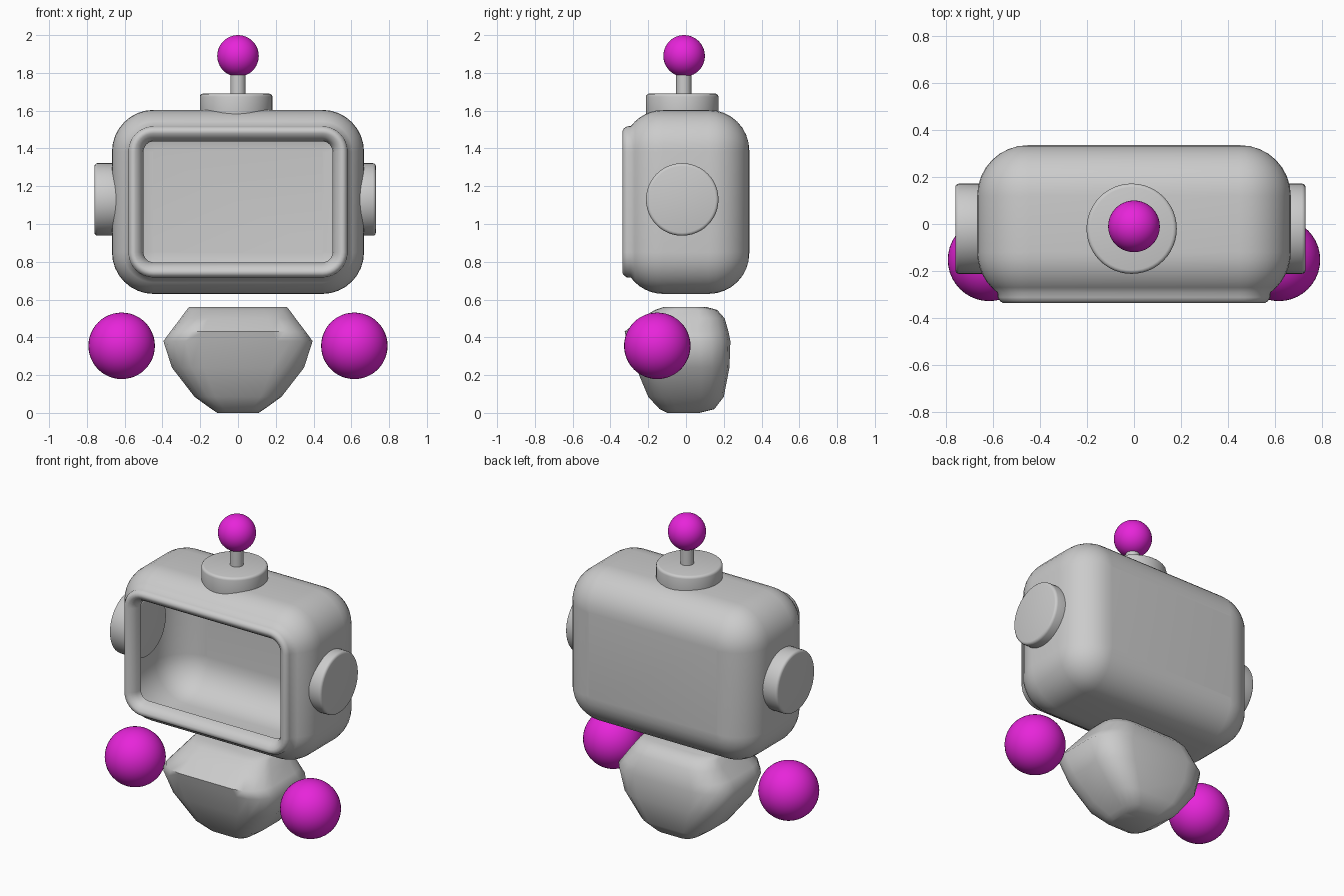
import bpy, bmesh, math
from mathutils import Matrix

if "Cube" in bpy.data.objects:
    bpy.data.objects.remove(bpy.data.objects["Cube"])


def material(name, rgb):
    m = bpy.data.materials.new(name)
    m.diffuse_color = (*rgb, 1)
    m.use_nodes = True
    m.node_tree.nodes["Principled BSDF"].inputs["Base Color"].default_value = m.diffuse_color
    return m


GREY = material("light grey", (0.6, 0.6, 0.6))
MAGENTA = material("magenta", (0.8, 0.018, 0.7))


def finish(bm, name, mat, angle=40):
    bmesh.ops.recalc_face_normals(bm, faces=bm.faces)
    me = bpy.data.meshes.new(name)
    bm.to_mesh(me)
    bm.free()
    ob = bpy.data.objects.new(name, me)
    bpy.context.collection.objects.link(ob)
    me.materials.append(mat)
    bpy.ops.object.select_all(action='DESELECT')
    ob.select_set(True)
    bpy.context.view_layer.objects.active = ob
    bpy.ops.object.shade_smooth_by_angle(angle=math.radians(angle))
    return ob


def rounded_rect(hx, hy, rx, ry, n):
    """Outline of a rectangle with elliptical corners, n segments each."""
    pts = []
    for k, (sx, sy) in enumerate([(1, 1), (-1, 1), (-1, -1), (1, -1)]):
        for i in range(n + 1):
            a = math.pi / 2 * (k + i / n)
            pts.append((sx * (hx - rx) + rx * math.cos(a),
                        sy * (hy - ry) + ry * math.sin(a)))
    return pts


def loft(rings, cap_start, cap_end):
    bm = bmesh.new()
    rows = [[bm.verts.new(p) for p in r] for r in rings]
    n = len(rows[0])
    for a, b in zip(rows, rows[1:]):
        for i in range(n):
            j = (i + 1) % n
            bm.faces.new((a[i], a[j], b[j], b[i]))
    if cap_start:
        bm.faces.new(rows[0])
    if cap_end:
        bm.faces.new(rows[-1])
    return bm


def disc(name, centre, radius, depth, axis, bevel=0.0):
    bm = bmesh.new()
    bmesh.ops.create_cone(bm, cap_ends=True, segments=48, radius1=radius,
                          radius2=radius, depth=depth)
    if bevel:
        rim = [e for e in bm.edges
               if abs(e.verts[0].co.z - e.verts[1].co.z) < 1e-5]
        bmesh.ops.bevel(bm, geom=rim, offset=bevel, segments=3,
                        profile=0.5, affect='EDGES')
    rot = Matrix.Rotation(math.pi / 2, 4, 'Y') if axis == 'X' else Matrix()
    bm.transform(Matrix.Translation(centre) @ rot)
    return finish(bm, name, GREY)


def ball(name, centre, radius):
    bm = bmesh.new()
    bmesh.ops.create_uvsphere(bm, u_segments=40, v_segments=24, radius=radius)
    bm.transform(Matrix.Translation(centre))
    return finish(bm, name, MAGENTA, 60)


# Head: hollow rounded box, open at the front with a rolled lip
HX, HZ, CZ, R = 0.667, 0.487, 1.117, 0.215
profile = []                                   # (inset, y) from back to front
for i in range(9):
    a = math.pi / 2 * (1 - i / 8)
    profile.append((R * (1 - math.cos(a)), 0.12 + R * math.sin(a)))
for i in range(7):
    a = math.radians(53) * i / 6
    profile.append((R * (1 - math.cos(a)), -0.12 - R * math.sin(a)))
profile += [(0.087, -0.312), (0.097, -0.328), (0.110, -0.336),
            (0.125, -0.333), (0.145, -0.318), (0.160, -0.295),
            (0.167, -0.26)]
rings = []
for d, y in profile:
    r = max(0.22 - d, 0.01)
    rings.append([(x, y, CZ + z)
                  for x, z in rounded_rect(HX - d, HZ - d, r, r, 8)])
finish(loft(rings, True, False), "head_shell", GREY, 50)

# Ears and antenna base
disc("left_ear", (-0.69, -0.02, 1.13), 0.192, 0.14, 'X', 0.016)
disc("right_ear", (0.66, -0.02, 1.13), 0.192, 0.14, 'X', 0.016)
disc("antenna_base", (-0.01, -0.02, 1.62), 0.192, 0.14, 'Z', 0.016)

# Antenna
disc("antenna_stem", (0, -0.012, 1.74), 0.04, 0.18, 'Z')
ball("antenna_ball", (0, -0.01, 1.89), 0.11)

# Floating hands
for side, s in (("left", -1), ("right", 1)):
    ball(side + "_hand", (s * 0.616, -0.152, 0.355), 0.176)

# Body: tapered faceted tub (z, half width, front y, back y)
sections = [(0.0, 0.11, -0.10, 0.07), (0.02, 0.14, -0.14, 0.15),
            (0.085, 0.23, -0.20, 0.20), (0.24, 0.35, -0.265, 0.23),
            (0.38, 0.395, -0.31, 0.235), (0.43, 0.358, -0.325, 0.225),
            (0.50, 0.305, -0.24, 0.205), (0.545, 0.272, -0.165, 0.165),
            (0.56, 0.26, -0.12, 0.11)]
rings = []
for z, hx, yf, yb in sections:
    hy, cy = (yb - yf) / 2, (yb + yf) / 2
    rings.append([(x, cy + y, z) for x, y in
                  rounded_rect(hx, hy, hx * 0.48, hy * 0.6, 4)])
finish(loft(rings, True, True), "body", GREY, 60)
